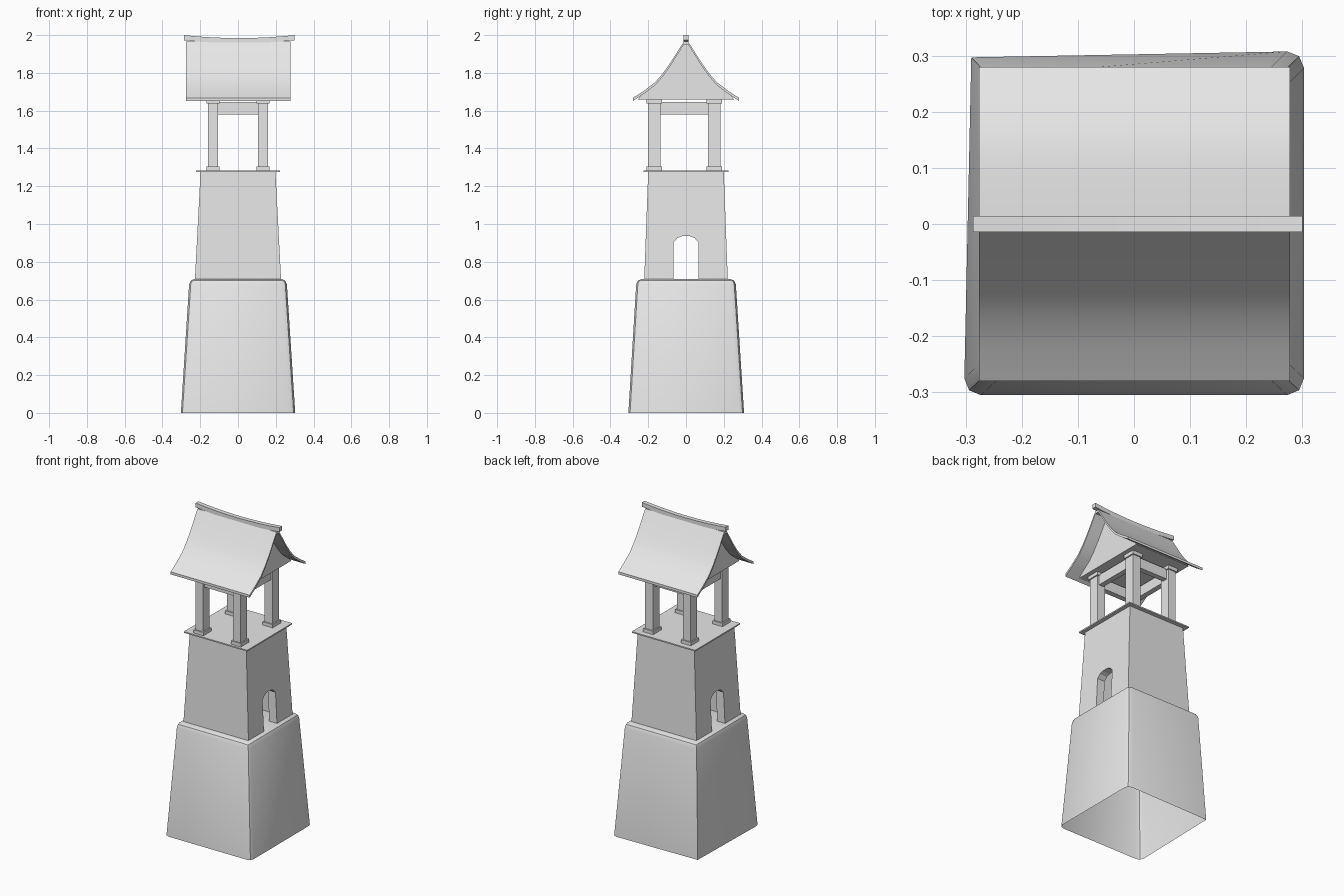
import bpy
import bmesh
import math

default = bpy.data.objects.get("Cube")
if default:
    bpy.data.objects.remove(default)

stone = bpy.data.materials.new("light_grey")
stone.use_nodes = True
GREY = (0.8, 0.8, 0.8, 1)
stone.diffuse_color = GREY
stone.node_tree.nodes["Principled BSDF"].inputs["Base Color"].default_value = GREY


def finish(name, bm, smooth=None):
    bmesh.ops.recalc_face_normals(bm, faces=bm.faces)
    mesh = bpy.data.meshes.new(name)
    bm.to_mesh(mesh)
    bm.free()
    mesh.materials.append(stone)
    obj = bpy.data.objects.new(name, mesh)
    bpy.context.collection.objects.link(obj)
    if smooth:
        bpy.ops.object.select_all(action='DESELECT')
        obj.select_set(True)
        bpy.context.view_layer.objects.active = obj
        bpy.ops.object.shade_smooth_by_angle(angle=math.radians(smooth))
    return obj


def loft(rings):
    """Closed solid through rings of equal point count."""
    bm = bmesh.new()
    loops = [[bm.verts.new(p) for p in ring] for ring in rings]
    for a, b in zip(loops, loops[1:]):
        for i in range(len(a)):
            j = (i + 1) % len(a)
            bm.faces.new((a[i], a[j], b[j], b[i]))
    bm.faces.new(loops[0])
    bm.faces.new(loops[-1])
    bmesh.ops.recalc_face_normals(bm, faces=bm.faces)
    return bm


def rect(hx, hy, z, cx=0, cy=0):
    return [(cx - hx, cy - hy, z), (cx + hx, cy - hy, z),
            (cx + hx, cy + hy, z), (cx - hx, cy + hy, z)]


def block(name, hx, hy, z0, z1, cx=0, cy=0):
    return finish(name, loft([rect(hx, hy, z0, cx, cy), rect(hx, hy, z1, cx, cy)]))


def prism(name, profile, x0, x1, smooth=None):
    """Extrude a (y, z) outline along x."""
    return finish(name, loft([[(x, y, z) for y, z in profile] for x in (x0, x1)]), smooth)


# Tapered base: rounded top rim, three rounded corners, open underneath
foot = [(-0.303, -0.305, 0), (0.303, -0.305, 0), (0.303, 0.308, 0), (-0.29, 0.297, 0)]
bm = loft([foot, rect(0.257, 0.262, 0.71)])
rounded = []
for e in bm.edges:
    a, b = (v.co for v in e.verts)
    top = min(a.z, b.z) > 0.5
    upright = abs(a.z - b.z) > 0.5
    sharp_corner = a.x < 0 and a.y > 0
    if top or (upright and not sharp_corner):
        rounded.append(e)
bmesh.ops.bevel(bm, geom=rounded, offset=0.03, segments=2, profile=0.5, affect='EDGES')
under = [f for f in bm.faces if all(v.co.z < 0.001 for v in f.verts)]
bmesh.ops.delete(bm, geom=under, context='FACES_ONLY')
finish("base", bm, smooth=40)

# Hollow tower with an arched passage from side to side
tower = finish("tower", loft([rect(0.228, 0.221, 0.705), rect(0.198, 0.2, 1.278)]))
hollow = finish("hollow_cutter", loft([rect(0.178, 0.171, 0.6), rect(0.15, 0.15, 1.25)]))
arch = [(-0.065, 0.6), (-0.065, 0.905), (-0.045, 0.926), (-0.02, 0.936),
        (0.02, 0.936), (0.045, 0.926), (0.065, 0.905), (0.065, 0.6)]
passage = prism("passage_cutter", arch, -0.5, 0.5)
bpy.context.view_layer.objects.active = tower
for cutter in (hollow, passage):
    cutter.hide_render = True
    mod = tower.modifiers.new("cut", 'BOOLEAN')
    mod.object = cutter
    mod.solver = 'EXACT'
    bpy.ops.object.modifier_apply(modifier=mod.name)
    bpy.data.objects.remove(cutter)

# Thin platform
block("platform", 0.222, 0.225, 1.275, 1.283)

# Columns with plinths and capitals
COL_X = 0.132
COL_Y = {"front": -0.168, "back": 0.149}
for end, cy in COL_Y.items():
    for side, s in (("left", 1), ("right", -1)):
        tag = f"{end}_{side}"
        block(f"column_{tag}", 0.027, 0.033, 1.28, 1.65, s * COL_X, cy)
        block(f"plinth_{tag}", 0.035, 0.041, 1.28, 1.304, s * COL_X, cy)
        block(f"capital_{tag}", 0.035, 0.041, 1.638, 1.662, s * COL_X, cy)

# Ring of beams between the columns
mid_y = sum(COL_Y.values()) / 2
for end, cy in COL_Y.items():
    block(f"beam_{end}", 0.11, 0.017, 1.58, 1.645, 0, cy)
for side, s in (("left", 1), ("right", -1)):
    block(f"beam_{side}", 0.017, 0.13, 1.58, 1.645, s * COL_X, mid_y)

# Flared roof shell
slope = [(0.28, 1.668), (0.222, 1.706), (0.165, 1.749), (0.122, 1.798),
         (0.085, 1.85), (0.048, 1.908), (0.012, 1.965)]
outer = [(-y, z) for y, z in slope] + slope[::-1]
inner = [(y, z - 0.016) for y, z in reversed(outer)]
prism("roof", outer + inner, -0.276, 0.278, smooth=30)

# Solid gable block under the roof
gable = [(y, z - 0.01) for y, z in outer[1:-1]]
prism("gable", [(-0.255, 1.66)] + gable + [(0.255, 1.66)], -0.195, 0.195)

# Ridge beam, lifted towards both ends
rings = []
for i in range(9):
    x = -0.287 + 0.587 * i / 8
    lift = 0.016 * ((x - 0.006) / 0.294) ** 2
    rings.append([(x, -0.014, 1.957 + lift), (x, 0.014, 1.957 + lift),
                  (x, 0.014, 1.984 + lift), (x, -0.014, 1.984 + lift)])
finish("ridge", loft(rings), smooth=30)
